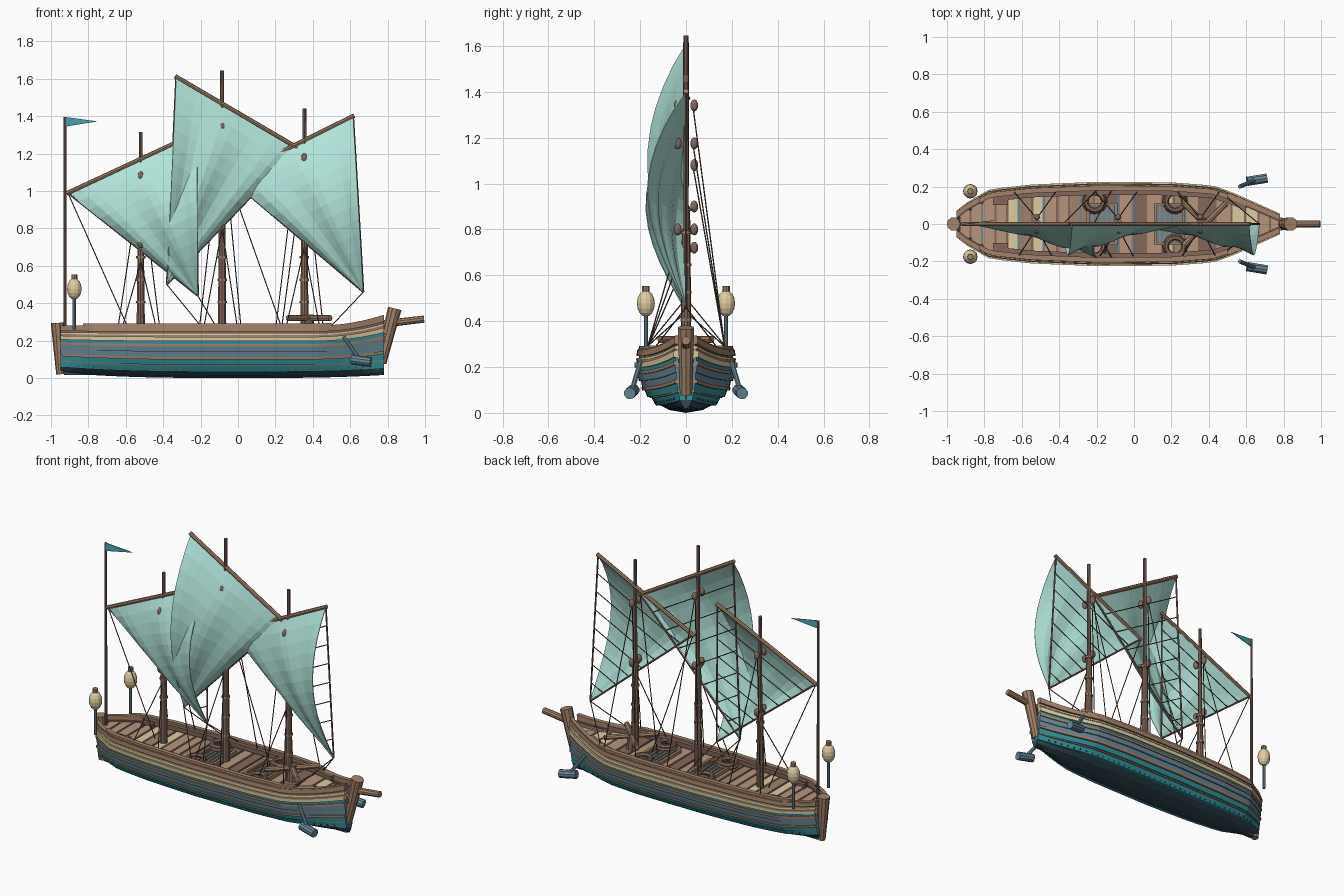
import bpy, bmesh, math, random
from mathutils import Vector, Matrix

random.seed(4)
cube = bpy.data.objects.get("Cube")
if cube:
    bpy.data.objects.remove(cube)


def material(name, rgb):
    m = bpy.data.materials.new(name)
    m.use_nodes = True
    colour = [(c / 255) ** 2.2 for c in rgb] + [1]
    m.diffuse_color = colour
    m.node_tree.nodes["Principled BSDF"].inputs["Base Color"].default_value = colour
    return m


sailcloth = material("pale teal sailcloth", (175, 226, 216))
slate = material("slate blue", (103, 134, 150))
teal = material("deep teal", (54, 146, 157))
brown = material("warm brown wood", (162, 129, 106))
tan = material("light brown wood", (182, 148, 122))
dark = material("dark brown wood", (130, 104, 92))
cream = material("cream wood", (222, 203, 160))
navy = material("dark navy", (52, 74, 84))
flag_blue = material("flag blue", (78, 160, 175))
rope = material("rope", (92, 77, 66))


def finish(bm, name, *mats):
    bmesh.ops.recalc_face_normals(bm, faces=bm.faces)
    me = bpy.data.meshes.new(name)
    bm.to_mesh(me)
    bm.free()
    for m in mats:
        me.materials.append(m)
    ob = bpy.data.objects.new(name, me)
    bpy.context.collection.objects.link(ob)
    return ob


def rod(bm, p, q, r, r2=None, n=8):
    p, q = Vector(p), Vector(q)
    d = q - p
    turn = Matrix.Translation((p + q) / 2) @ d.to_track_quat("Z", "Y").to_matrix().to_4x4()
    bmesh.ops.create_cone(bm, cap_ends=True, segments=n, radius1=r, radius2=r if r2 is None else r2,
                          depth=d.length, matrix=turn)


def rods(name, mat, segs, r, r2=None, n=8):
    bm = bmesh.new()
    for p, q in segs:
        rod(bm, p, q, r, r2, n)
    return finish(bm, name, mat)


def box(bm, centre, size, index=0):
    made = bmesh.ops.create_cube(bm, matrix=Matrix.Translation(centre) @ Matrix.Diagonal((*size, 1)))
    for f in {f for v in made["verts"] for f in v.link_faces}:
        f.material_index = index


def ball(bm, centre, rx, rz):
    bmesh.ops.create_uvsphere(bm, u_segments=12, v_segments=8, radius=1,
                              matrix=Matrix.Translation(centre) @ Matrix.Diagonal((rx, rx, rz, 1)))


def interp(pts, x):
    for (a, u), (b, v) in zip(pts, pts[1:]):
        if x <= b:
            return u + (v - u) * max(0, x - a) / (b - a)
    return pts[-1][1]


# Hull form: plan outline, cross-section and sheer
STERN, BOW, RAIL = -.95, .78, .28
PLAN = [(STERN, .06), (-.93, .085), (-.77, .18), (-.55, .205), (-.2, .22), (.2, .217),
        (.42, .2), (.52, .165), (.64, .11), (BOW, .045)]
SECTION = [(0, 0), (.012, .32), (.035, .52), (.07, .7), (.1, .81), (.17, .94), (.22, .97), (.3, .92)]


def hull_z(x, z):
    up = z / RAIL
    sheer = .058 * max(0, (x - .42) / .36) ** 2
    return z + up * sheer + (1 - up) * .025 * abs(x / .9) ** 3


def hull_y(x, z):
    return interp(PLAN, x) * interp(SECTION, z)


# One run of planking on both sides; upper strakes lap over the one below
def band(name, z0, z1, out, mat, x0=STERN, x1=BOW, thick=.027, n=30):
    bm = bmesh.new()
    low = z0 + (z1 - z0) * .5 if z0 > .03 else z0
    for s in (-1, 1):
        prev = None
        for i in range(n + 1):
            x = x0 + (x1 - x0) * i / n
            ring = [bm.verts.new((x, s * max(0, hull_y(x, w) + o), hull_z(x, z)))
                    for z, w, o in ((z0, low, out), (z1, z1, out), (z1, z1, out - thick), (z0, low, out - thick))]
            if prev:
                for k in range(4):
                    bm.faces.new((prev[k], prev[k - 1], ring[k - 1], ring[k]))
            if i in (0, n):
                bm.faces.new(ring)
            prev = ring
    return finish(bm, name, mat)


# Hull planking and wales
for name, z0, z1, out, mat in (
        ("bottom_planks", 0, .012, 0, navy), ("bilge_planks", .012, .035, .002, navy),
        ("lower_planks", .033, .066, .001, teal), ("bilge_wale", .064, .07, .006, brown),
        ("waterline_planks", .07, .1, .003, teal), ("lower_wale", .098, .112, .012, brown),
        ("side_planks", .112, .14, .002, slate), ("upper_side_planks", .14, .17, .005, slate),
        ("middle_wale", .168, .182, .011, brown), ("teal_stripe", .182, .197, .003, teal),
        ("cream_wale", .197, .22, .012, cream), ("bulwark_planks", .22, .23, .003, brown),
        ("cream_stripe", .23, .24, .006, cream), ("bulwark_seam", .24, .248, -.004, dark),
        ("bulwark_rail", .248, .275, .008, brown)):
    band(name, z0, z1, out, mat)
band("cap_rail", .275, .292, .002, brown, -.83, .5)
band("bow_and_stern_rail", .275, .28, .004, brown)
band("inner_rail", .25, .28, -.022, dark, -.75, .6)

# Keel, posts and bowsprit
bm = bmesh.new()
box(bm, (-.08, 0, .03), (1.7, .03, .025))
finish(bm, "keel", navy)
rods("stern_post", brown, [((-.95, 0, .02), (-.965, 0, .295))], .022, .036, 10)
rods("stem_post", brown, [((.765, 0, .08), (.838, 0, .372))], .028, .037, 10)
rods("bowsprit", brown, [((.78, 0, .29), (.995, 0, .315))], .02, .019, 10)

# Pegs along the lower hull
bm = bmesh.new()
for i in range(40):
    x = -.85 + i * .04
    for s in (-1, 1):
        box(bm, (x, s * (hull_y(x, .05) + .002), hull_z(x, .045)), (.008, .012, .01))
finish(bm, "hull_pegs", navy)

# Deck planks with dark seams, plain at the stern
bm = bmesh.new()
x = -.93
while x < .74:
    wide = random.choice((.05, .06, .075))
    half = min(hull_y(x, .23), hull_y(x + wide, .23)) - .008
    tone = 0 if x < -.78 else random.choice((0, 0, 0, 1, 1, 2, 4))
    box(bm, (x + wide / 2, 0, .232), (wide, half * 2, .02), tone)
    box(bm, (x + wide + .006, 0, .226), (.012, half * 2, .016), random.choice((2, 2, 3)))
    x += wide + .012
finish(bm, "deck_planks", tan, cream, dark, slate, brown)

# Hatches with gratings, and rope coils beside them
bm = bmesh.new()
for cx in (-.17, .19):
    box(bm, (cx, 0, .244), (.15, .21, .01), 1)
    for k in (-1, 1):
        box(bm, (cx + k * .075, 0, .25), (.016, .22, .022))
        box(bm, (cx, k * .105, .25), (.15, .016, .022))
    for k in range(-2, 3):
        box(bm, (cx + k * .026, 0, .25), (.008, .2, .012))
finish(bm, "deck_hatches", brown, slate)
for cx in (-.21, .22):
    for s in (-1, 1):
        for r, z in ((.055, .252), (.047, .268)):
            bpy.ops.mesh.primitive_torus_add(location=(cx, s * .12, z), major_radius=r, minor_radius=.013,
                                             major_segments=16, minor_segments=6)
            coil = bpy.context.object
            coil.name = "rope_coil"
            coil.data.materials.append(dark)

# Stern benches and capstan
bm = bmesh.new()
for s in (-1, 1):
    box(bm, (-.715, s * .115, .265), (.08, .025, .015))
    for k in (-1, 1):
        box(bm, (-.715 + k * .03, s * .115, .25), (.012, .02, .025))
finish(bm, "stern_benches", dark)
hub = Vector((.38, 0, .32))
arms = [hub + .16 * Vector((math.cos(a), math.sin(a), 0)) for a in (.78, 2.36, 3.92, 5.5)]
rods("capstan_bars", brown, [(hub, a) for a in arms], .016)
rods("capstan_drum", dark, [((.38, 0, .24), (.38, 0, .34))], .032, .024, 10)

# Masts, with pulley blocks on both faces
MASTS = [("mizzen", -.52, .72, 1.315, 1.08), ("main", -.085, .9, 1.645, 1.34), ("fore", .355, .8, 1.44, 1.175)]
stays = []
for name, x, step, top, high in MASTS:
    rods(name + "_lower_mast", dark, [((x, 0, .22), (x, 0, step))], .024, .018, 10)
    rods(name + "_topmast", dark, [((x, 0, step), (x, 0, top))], .012, .01)
    rods(name + "_mast_bands", brown, [((x, 0, z), (x, 0, z + .012)) for z in (.4, .52, .64, step - .02)], .025)
    bm = bmesh.new()
    for z in (high, step):
        for s in (-1, 1):
            ball(bm, (x, s * .036, z), .017, .026)
    finish(bm, name + "_blocks", dark)
    for dx in (-.12, .1):
        stays.append(((x, .03, high), (x + dx, .17, .28)))
        stays.append(((x, -.02, step - .1), (x + dx * .8, -.17, .28)))


# Lateen sails: low yard end, high yard end, free corner, depth of belly
def sail(name, low, high, corner, depth, n=12):
    a, b, c = (Vector((x, 0, z)) for x, z in (low, high, corner))
    bm = bmesh.new()
    rows = []
    for j in range(n + 1):
        t = j / n * .995
        row = []
        for i in range(n + 1):
            s = i / n
            p = a.lerp(b, s).lerp(c, t)
            fold = .009 * math.sin(s * 14)
            p.y = -math.sin(math.pi * t ** .9) * (depth * (.08 + .92 * s ** .7) + fold)
            row.append(bm.verts.new(p))
        rows.append(row)
    for r, q in zip(rows, rows[1:]):
        for i in range(n):
            bm.faces.new((r[i], r[i + 1], q[i + 1], q[i]))
    cloth = finish(bm, name + "_sail", sailcloth)
    cloth.modifiers.new("thickness", "SOLIDIFY").thickness = .004
    rods(name + "_yard", brown, [(a + (a - b) * .01, b + (b - a) * .01)], .012)
    rods(name + "_edge_spars", dark, [(a, c), (b, c)], .0055, n=6)
    lines = [k / 8 for k in range(1, 8)]
    rods(name + "_reef_lines", rope, [(a.lerp(c, t), b.lerp(c, t)) for t in lines], .003, n=5)


sail("mizzen", (-.91, .99), (-.22, 1.31), (-.215, .44), .168)
sail("main", (.32, 1.23), (-.33, 1.61), (-.38, .5), .16)
sail("fore", (-.05, 1.07), (.615, 1.4), (.67, .46), .16)

# Rigging
stays += [((-.91, 0, .99), (-.58, 0, .25)), ((.32, 0, 1.23), (.2, 0, .25)), ((-.05, 0, 1.07), (.24, 0, .25))]
for s in (-1, 1):
    stays += [((-.215, 0, .44), (-.12, s * .18, .28)), ((-.38, 0, .5), (-.2, s * .18, .28)),
              ((.67, 0, .46), (.5, s * .14, .28))]
rods("rigging", rope, stays, .003, n=5)

# Flag on its staff
rods("flag_staff", dark, [((-.925, 0, .23), (-.925, 0, 1.395))], .009, .007)
bm = bmesh.new()
bm.faces.new([bm.verts.new(p) for p in ((-.92, 0, 1.395), (-.92, 0, 1.345), (-.75, .02, 1.372))])
finish(bm, "flag", flag_blue).modifiers.new("thickness", "SOLIDIFY").thickness = .004

# Stern lanterns and side anchors
for s, side in ((1, "left"), (-1, "right")):
    x, y = -.875, s * .175
    rods(side + "_lantern_stem", slate, [((x, y, .26), (x, y, .43))], .009)
    bm = bmesh.new()
    ball(bm, (x, y, .477), .039, .058)
    finish(bm, side + "_lantern", cream)
    rods(side + "_lantern_cap", brown, [((x, y, .525), (x, y, .553))], .016)
    rods(side + "_anchor_arm", slate, [((.565, s * .2, .22), (.65, s * .235, .1))], .011)
    rods(side + "_anchor_weight", slate, [((.605, s * .228, .1), (.71, s * .245, .085))], .026, n=10)
